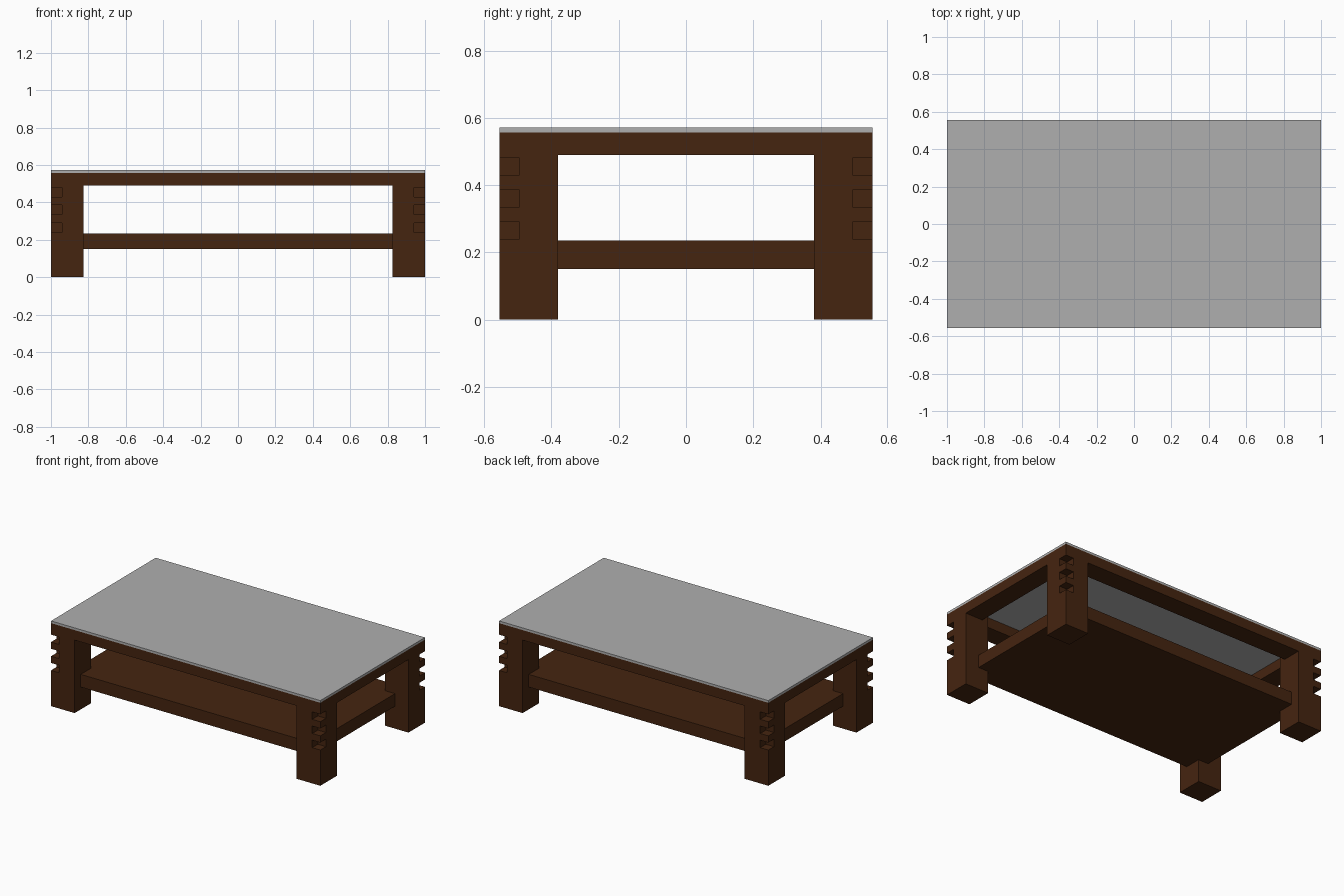
import bpy

cube = bpy.data.objects.get("Cube")
if cube:
    bpy.data.objects.remove(cube, do_unlink=True)


def make_material(name, color):
    mat = bpy.data.materials.new(name)
    mat.use_nodes = True
    mat.diffuse_color = (*color, 1)
    mat.node_tree.nodes["Principled BSDF"].inputs["Base Color"].default_value = (*color, 1)
    return mat


wood = make_material("dark wood", (0.06, 0.018, 0.005))
pane = make_material("grey glass", (0.43, 0.43, 0.43))


def box(name, low, high, mat):
    """Axis-aligned box between two opposite corners."""
    center = [(a + b) / 2 for a, b in zip(low, high)]
    bpy.ops.mesh.primitive_cube_add(size=1, location=center)
    obj = bpy.context.object
    obj.name = name
    obj.scale = [b - a for a, b in zip(low, high)]
    bpy.ops.object.transform_apply(location=True, rotation=False, scale=True)
    obj.data.materials.append(mat)
    return obj


def mirror(obj, x, y):
    mod = obj.modifiers.new("mirror", "MIRROR")
    mod.use_axis = (x, y, False)
    mod.use_clip = False
    mod.use_mirror_merge = False


# Overall half sizes and shared heights
X, Y = 1.0, 0.555
LEG = 0.175
RAIL = 0.13
RAIL_LOW, TOP = 0.49, 0.557

# Square legs with three square notches in the outer corner
legs = box("legs", (X - LEG, Y - LEG, 0), (X, Y, TOP), wood)
for z in (0.24, 0.335, 0.43):
    cutter = box("notch_cutter", (X - 0.06, Y - 0.06, z), (X + 0.1, Y + 0.1, z + 0.05), wood)
    cutter.hide_render = True
    cut = legs.modifiers.new("notch", "BOOLEAN")
    cut.operation = "DIFFERENCE"
    cut.solver = "EXACT"
    cut.object = cutter
    bpy.context.view_layer.objects.active = legs
    bpy.ops.object.modifier_apply(modifier=cut.name)
    bpy.data.objects.remove(cutter, do_unlink=True)
mirror(legs, True, True)

# Upper rails, flush with the outside of the legs
long_rails = box("long_rails", (LEG - X, Y - RAIL, RAIL_LOW), (X - LEG, Y, TOP), wood)
mirror(long_rails, False, True)
side_rails = box("side_rails", (X - RAIL, LEG - Y, RAIL_LOW), (X, Y - LEG, TOP), wood)
mirror(side_rails, True, False)

# Thick lower shelf set into the legs
box("lower_shelf", (-0.9, -0.49, 0.15), (0.9, 0.49, 0.235), wood)

# Thin table top
box("table_top", (-X, -Y, TOP), (X, Y, 0.572), pane)
